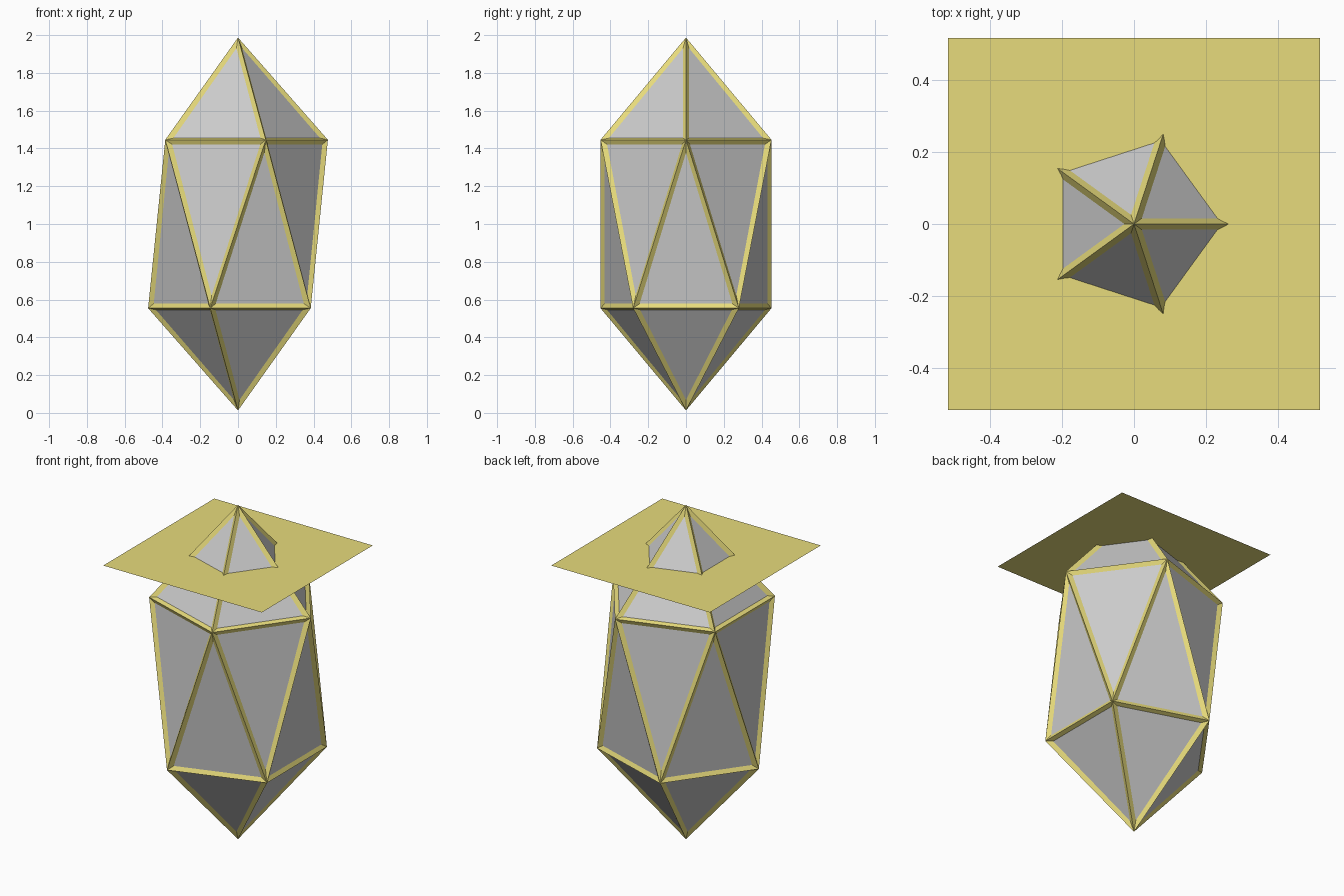
import bpy, bmesh
from math import copysign

if "Cube" in bpy.data.objects:
    bpy.data.objects.remove(bpy.data.objects["Cube"])

THICK = 0.036      # frame strut thickness
RING_R, RING_Z, TIP = 0.459, 0.4395, 0.969   # glass body, measured from its centre

gold = bpy.data.materials.new("gold")
gold.diffuse_color = (0.8, 0.71, 0.2, 1)
gold.use_nodes = True
gold.node_tree.nodes["Principled BSDF"].inputs["Base Color"].default_value = gold.diffuse_color


def stretched_gem(name):
    """Icosahedron stretched along z, centred at z = 1."""
    bm = bmesh.new()
    bmesh.ops.create_icosphere(bm, subdivisions=1, radius=1)
    for v in bm.verts:
        if abs(v.co.z) > 0.9:
            v.co = (0, 0, copysign(TIP, v.co.z))
        else:
            s = RING_R / v.co.xy.length
            v.co = (v.co.x * s, v.co.y * s, copysign(RING_Z, v.co.z))
    bm.normal_update()
    mesh = bpy.data.meshes.new(name)
    bm.to_mesh(mesh)
    bm.free()
    obj = bpy.data.objects.new(name, mesh)
    obj.location.z = 1
    bpy.context.collection.objects.link(obj)
    return obj


# Grey faceted panes
stretched_gem("glass_panes")

# Gold struts along every edge
frame = stretched_gem("gold_frame")
frame.data.materials.append(gold)
wire = frame.modifiers.new("struts", 'WIREFRAME')
wire.thickness = THICK
wire.offset = 0
wire.use_even_offset = True
wire.use_replace = True

# Thin square sheet cutting through the upper point
bpy.ops.mesh.primitive_plane_add(size=1.036, location=(0, 0, 1.688))
sheet = bpy.context.object
sheet.name = "square_sheet"
sheet.data.materials.append(gold)
